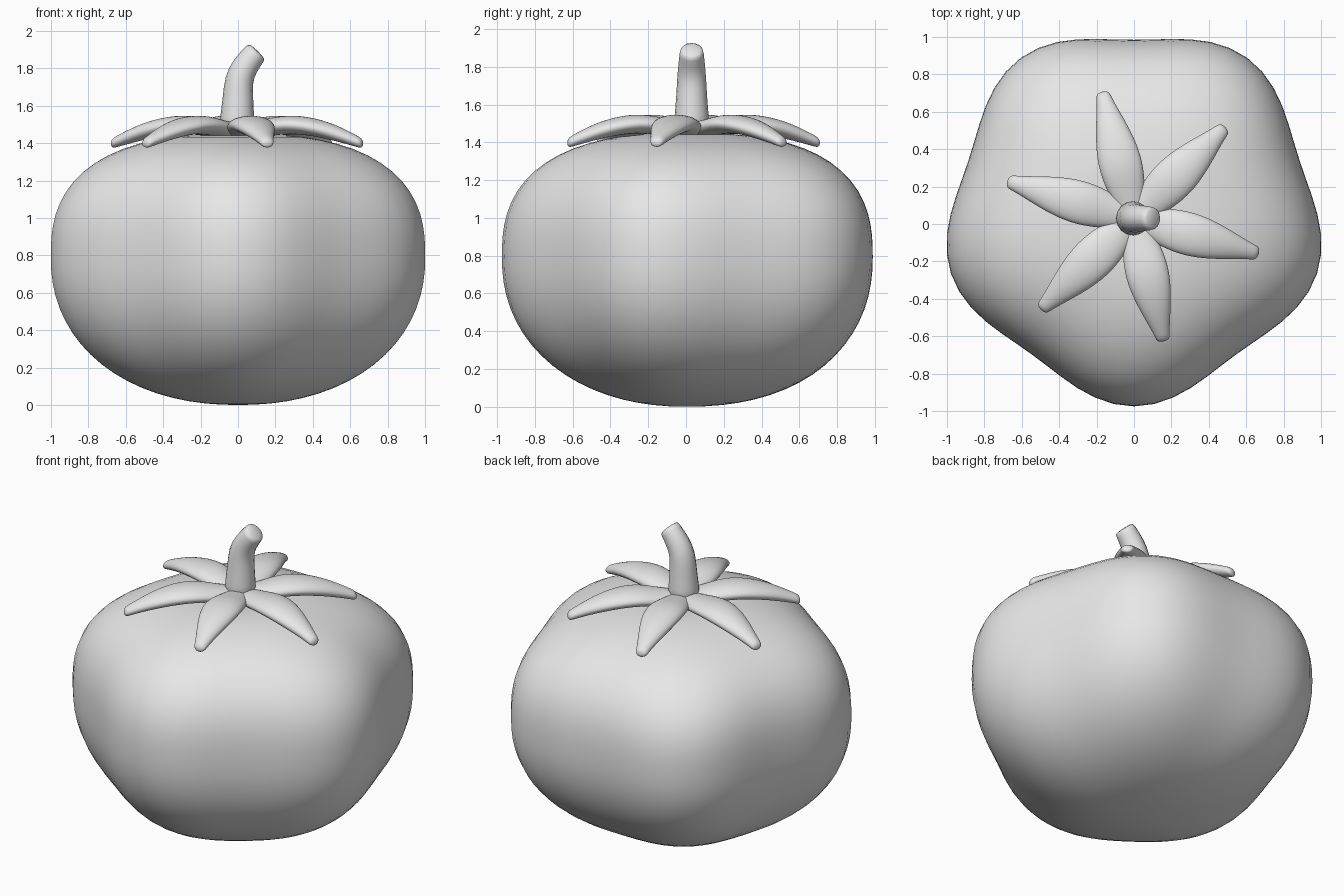
import bpy, bmesh, math
from mathutils import Vector

cube = bpy.data.objects.get("Cube")
if cube:
    bpy.data.objects.remove(cube)

grey = bpy.data.materials.new("plain grey")
grey.use_nodes = True
grey.diffuse_color = (0.8, 0.8, 0.8, 1)
grey.node_tree.nodes["Principled BSDF"].inputs["Base Color"].default_value = (0.8, 0.8, 0.8, 1)


def loft(name, rings, subdivisions=0):
    """Skin a list of equal rings of points and close both ends."""
    bm = bmesh.new()
    loops = [[bm.verts.new(p) for p in ring] for ring in rings]
    n = len(loops[0])
    for a, b in zip(loops, loops[1:]):
        for i in range(n):
            j = (i + 1) % n
            bm.faces.new((a[i], a[j], b[j], b[i]))
    bm.faces.new(loops[0][::-1])
    bm.faces.new(loops[-1])
    bmesh.ops.recalc_face_normals(bm, faces=bm.faces)
    mesh = bpy.data.meshes.new(name)
    bm.to_mesh(mesh)
    bm.free()
    mesh.materials.append(grey)
    obj = bpy.data.objects.new(name, mesh)
    bpy.context.collection.objects.link(obj)
    if subdivisions:
        mod = obj.modifiers.new("smooth", "SUBSURF")
        mod.levels = mod.render_levels = subdivisions
    for poly in mesh.polygons:
        poly.use_smooth = True
    return obj


def ellipse(centre, side, up, sides=8):
    angles = [math.tau * i / sides for i in range(sides)]
    return [centre + side * math.cos(a) + up * math.sin(a) for a in angles]


# Fruit: squashed round body with five soft lobes and a shallow top dimple
def fruit_ring(phi, segments=60):
    c, s = math.cos(phi), math.sin(phi)
    power = 2.6 if s > 0 else 2.2
    height = 0.66 if s > 0 else 0.79
    k = (abs(c) ** power + abs(s) ** power) ** (-1 / power)
    radius, z = k * c, 0.79 + height * k * s
    if s > 0:
        z -= 0.03 * math.exp(-(radius / 0.15) ** 2)
    ring = []
    for i in range(segments):
        a = math.tau * i / segments
        r = radius * (0.98 + 0.05 * radius * math.cos(5 * (a + math.pi / 2)))
        ring.append(Vector((r * math.cos(a), 0.055 * radius + r * math.sin(a), z)))
    return ring


steps = 36
loft("fruit", [fruit_ring(math.pi * (i / steps - 0.5) * 0.995) for i in range(steps + 1)])

# Sepals: six arched, tapering leaves around the stem
hub = Vector((0, 0.03, 0))
# fraction of length, half width, middle height, half thickness
sections = [(0.0, 0.07, 1.46, 0.05), (0.17, 0.10, 1.475, 0.05), (0.36, 0.13, 1.50, 0.055),
            (0.55, 0.125, 1.495, 0.055), (0.76, 0.085, 1.46, 0.05), (0.93, 0.045, 1.415, 0.035),
            (1.0, 0.04, 1.395, 0.03)]
tips = [(-0.17, 0.71), (0.49, 0.52), (0.67, -0.16), (0.16, -0.63), (-0.50, -0.46), (-0.68, 0.23)]
for number, tip in enumerate(tips, 1):
    reach = Vector((*tip, 0)) - hub
    side = Vector((-reach.y, reach.x, 0)).normalized()
    rings = [ellipse(hub + reach * t + Vector((0, 0, z)), side * w, Vector((0, 0, h)))
             for t, w, z, h in sections]
    loft(f"sepal_{number}", rings, 2)

# Stem: flared at the base, bent to the left, with a blunt cut end
# x, height, radius, lean angle in degrees
stem = [(-0.005, 1.44, 0.11, 0), (-0.005, 1.54, 0.10, 0), (0, 1.64, 0.09, 0),
        (0.003, 1.74, 0.085, 14), (0.035, 1.81, 0.078, 32), (0.09, 1.878, 0.07, 42),
        (0.105, 1.895, 0.066, 45)]
rings = []
for x, z, r, lean in stem:
    a = math.radians(lean)
    rings.append(ellipse(Vector((x, 0.03, z)), Vector((math.cos(a), 0, -math.sin(a))) * r,
                         Vector((0, r, 0))))
loft("stem", rings, 1)
